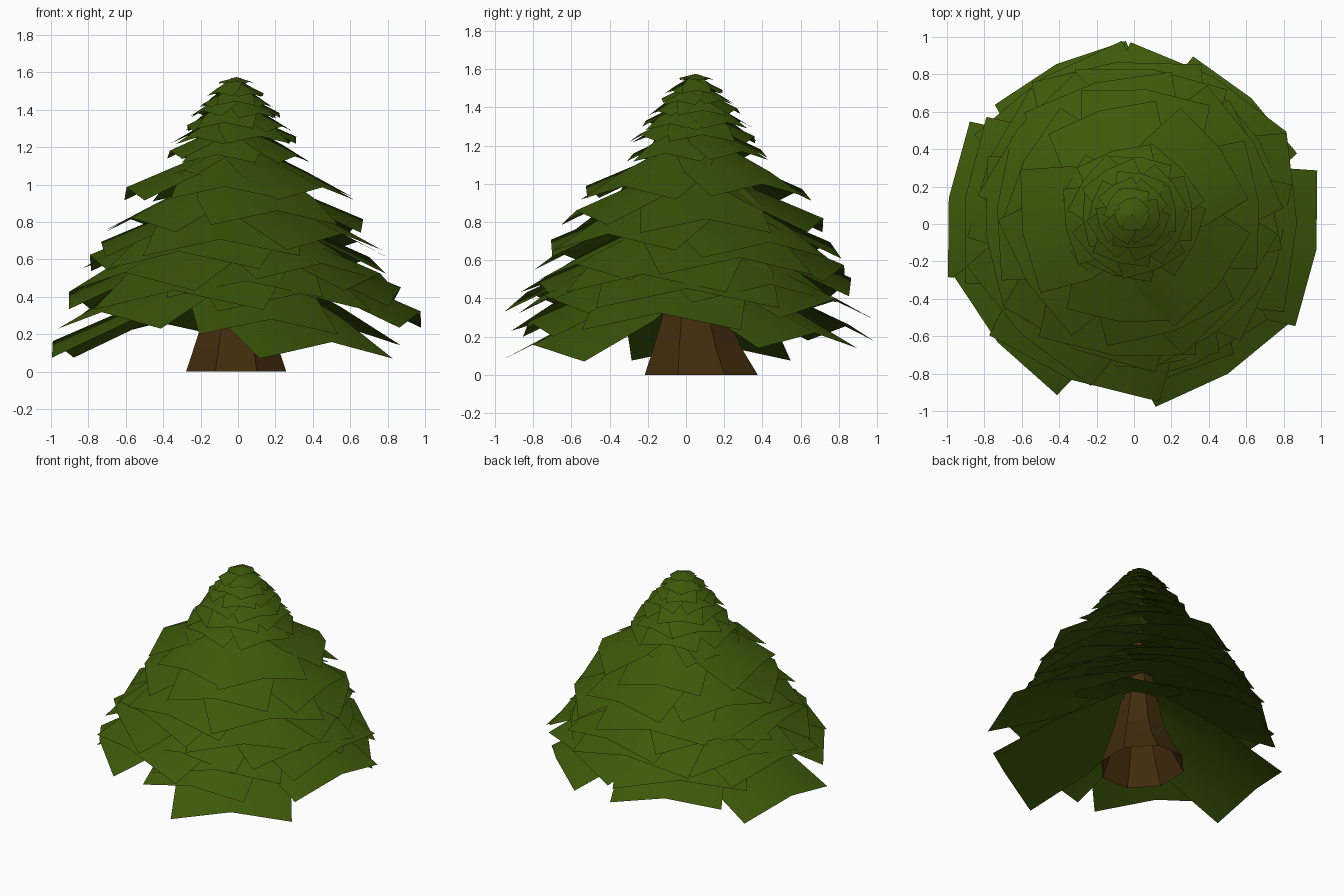
import bpy, bmesh, math, random
from mathutils import Vector, Matrix

random.seed(11)
cube = bpy.data.objects.get("Cube")
if cube:
    bpy.data.objects.remove(cube, do_unlink=True)


def material(name, rgb):
    m = bpy.data.materials.new(name)
    m.use_nodes = True
    m.diffuse_color = (*rgb, 1)
    m.node_tree.nodes["Principled BSDF"].inputs["Base Color"].default_value = (*rgb, 1)
    return m


needle_green = material("needle green", (0.047, 0.1, 0.003))
bark_brown = material("bark brown", (0.053, 0.025, 0.004))


def finish(bm, name, mat, smooth):
    mesh = bpy.data.meshes.new(name)
    bm.to_mesh(mesh)
    bm.free()
    if smooth:
        mesh.shade_smooth()
    mesh.materials.append(mat)
    obj = bpy.data.objects.new(name, mesh)
    bpy.context.collection.objects.link(obj)


def skin(bm, rows, closed=False):
    """Join rows of points with quads."""
    rows = [[bm.verts.new(p) for p in row] for row in rows]
    for a, b in zip(rows, rows[1:]):
        n = len(a)
        for i in range(n if closed else n - 1):
            j = (i + 1) % n
            bm.faces.new((a[i], a[j], b[j], b[i]))


def branch(bm, angle, reach, z, half, slope, centre):
    """Drooping card with a raised middle fold; z is the height of the tip corners."""
    fold = half * 0.21
    rows = []
    for t, w in ((0.03, 0.55), (0.5, 0.92), (1, 1)):
        r = reach * t
        h = z + fold + slope * (reach - r)
        rows.append([(r - half * 0.13 * t, -half * w, h - fold * w),
                     (r, 0, h),
                     (r - half * 0.13 * t, half * w, h - fold * w)])
    turn = Matrix.Translation((*centre, 0)) @ Matrix.Rotation(math.radians(angle), 4, 'Z')
    skin(bm, [[turn @ Vector(p) for p in row] for row in rows])


# Trunk: flared octagon loft, open at the ends
bm = bmesh.new()
rings = []
for z, rx, ry, cy in ((0, 0.29, 0.32, 0.08), (0.14, 0.24, 0.25, 0.06),
                      (0.28, 0.19, 0.195, 0.05), (0.5, 0.14, 0.14, 0.05),
                      (1.0, 0.04, 0.04, 0.05)):
    rings.append([(-0.01 + rx * math.cos(a), cy + ry * math.sin(a), z)
                  for a in (math.tau * (i + 0.5) / 8 for i in range(8))])
skin(bm, rings, closed=True)
finish(bm, "trunk", bark_brown, False)

# Lowest branches: alternating low and high cards
bm = bmesh.new()
for angle, reach, z, half in ((-58, 0.945, 0.07, 0.42), (-8, 0.985, 0.235, 0.42),
                              (47, 0.92, 0.14, 0.38), (116, 0.95, 0.18, 0.39),
                              (172, 1.0, 0.075, 0.42), (-139, 0.965, 0.23, 0.42),
                              (-78, 0.84, 0.2, 0.38)):
    branch(bm, angle, reach, z, half, 0.43, (0, 0))
finish(bm, "lowest_branches", needle_green, True)

# Upper tiers: reach, tip height, card count, slope
tiers = ((0.89, 0.32, 6, 0.42), (0.83, 0.41, 6, 0.42), (0.79, 0.52, 6, 0.42),
         (0.74, 0.63, 5, 0.42), (0.67, 0.76, 5, 0.42), (0.58, 0.93, 5, 0.42),
         (0.38, 1.03, 5, 0.42), (0.36, 1.13, 5, 0.45), (0.32, 1.21, 5, 0.45),
         (0.28, 1.29, 5, 0.48), (0.23, 1.36, 5, 0.5), (0.19, 1.42, 5, 0.5),
         (0.15, 1.47, 5, 0.5), (0.09, 1.54, 5, 0.25))
for k, (reach, z, count, slope) in enumerate(tiers):
    bm = bmesh.new()
    centre = (-0.01, min(0.05, 0.02 + 0.006 * k))
    for i in range(count):
        angle = 360 * i / count + k * 37 + random.uniform(-9, 9)
        size = random.uniform(0.94, 1.03)
        branch(bm, angle, reach * size, z + random.uniform(-0.04, 0.04) * reach,
               reach * random.uniform(0.5, 0.58), slope, centre)
    finish(bm, f"branch_tier_{k + 2}", needle_green, True)
